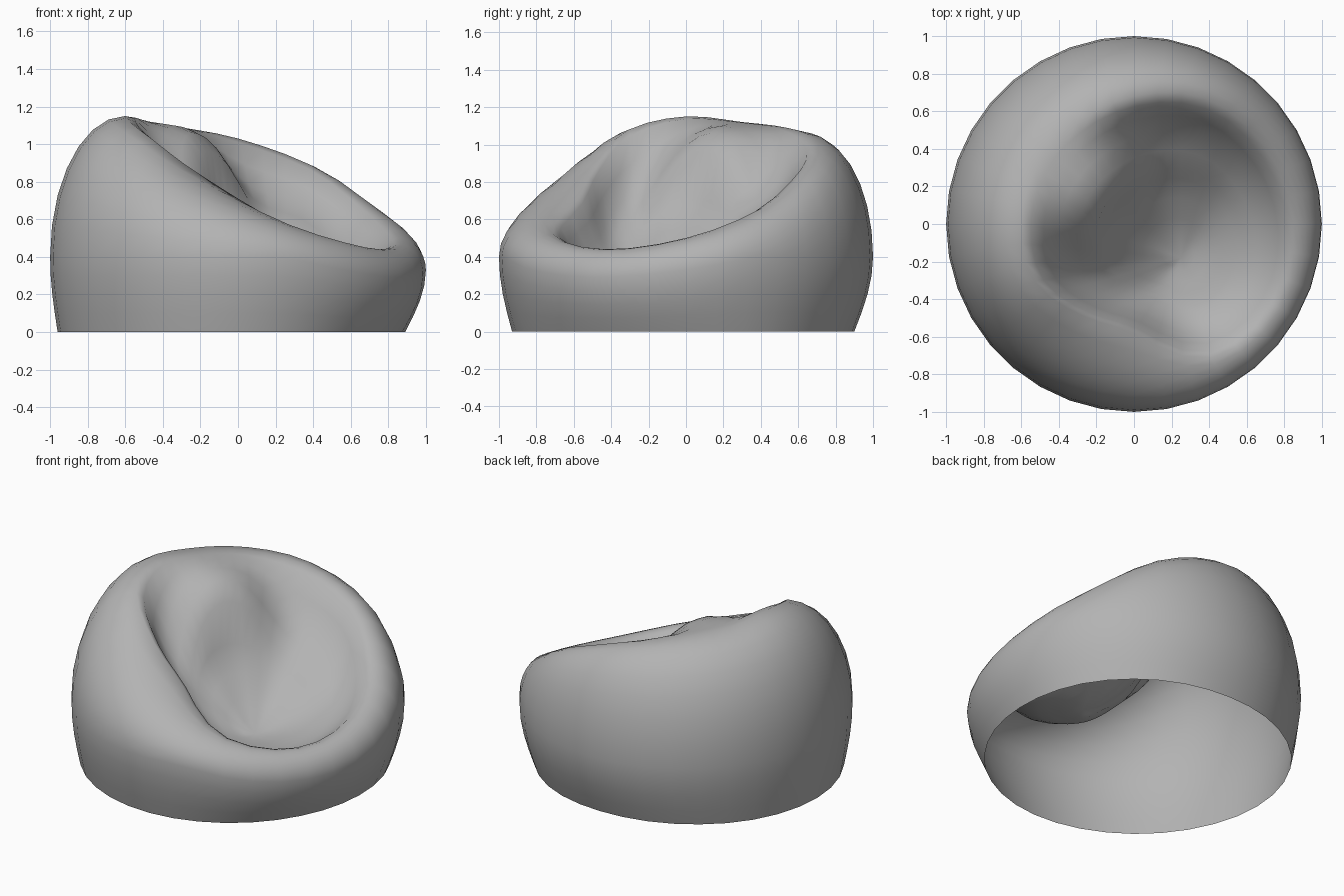
import bpy, bmesh, math
from mathutils import Vector

if "Cube" in bpy.data.objects:
    bpy.data.objects.remove(bpy.data.objects["Cube"])

SEG = 36


def around(table, deg):
    """Smooth periodic lookup (Catmull-Rom) in evenly spaced values."""
    n = len(table)
    u = (deg % 360) / 360 * n
    i, f = int(u), u - int(u)
    a, b, c, d = (table[(i + k) % n] for k in (-1, 0, 1, 2))
    return b + 0.5 * f * (c - a + f * (2*a - 5*b + 4*c - d + f * (3*(b - c) + d - a)))


# Every 30 degrees, counter-clockwise from +x
crest_z = [0.50, 0.66, 0.89, 1.03, 1.09, 1.12, 1.15, 1.08, 0.89, 0.71, 0.52, 0.44]
crest_r = [0.85, 0.81, 0.77, 0.68, 0.62, 0.60, 0.60, 0.61, 0.56, 0.58, 0.82, 0.87]
base_r = [0.89, 0.91, 0.91, 0.90, 0.92, 0.95, 0.96, 0.95, 0.94, 0.93, 0.91, 0.89]
# Share of the back-cushion and front-lip profiles; the rest is the side fold
back_w = [0, 0, 0.1, 0.15, 0.85, 1.0, 0.6, 0, 0, 0, 0, 0]
front_w = [0.6, 0.25, 0, 0, 0, 0, 0, 0.1, 0.5, 0.9, 1.0, 1.0]

# Height share from crest (1) to seat (0) at each step inwards
steps = [0.06, 0.14, 0.24, 0.35, 0.46, 0.52, 0.64, 0.76, 0.88]
back = [1.0, 0.99, 0.98, 0.94, 0.84, 0.48, 0.32, 0.17, 0.06]
fold = [0.96, 0.78, 0.60, 0.48, 0.39, 0.33, 0.23, 0.13, 0.05]
lip = [0.93, 0.68, 0.42, 0.22, 0.12, 0.08, 0.05, 0.02, 0.01]

seat = Vector((0.25, -0.18, 0.29))


def ring_points(deg):
    t = math.radians(deg)
    d = Vector((math.cos(t), math.sin(t), 0))
    h, rc, rb = around(crest_z, deg), around(crest_r, deg), around(base_r, deg)
    wb = min(1, max(0, around(back_w, deg)))
    wl = min(1 - wb, max(0, around(front_w, deg)))
    z0 = min(0.40, 0.66 * h)
    pts = []
    # outer wall below the widest line
    for i in range(4):
        s = i / 4
        pts.append(d * (rb + (1 - rb) * math.sin(s * math.pi / 2)) + Vector((0, 0, z0 * s)))
    # rounded shoulder up to the crest
    for i in range(8):
        a = i / 7 * math.pi / 2
        pts.append(d * (rc + (1 - rc) * math.cos(a)) + Vector((0, 0, z0 + (h - z0) * math.sin(a))))
    # inside of the hollow, down to the seat
    crest = pts[-1]
    for s, b, c, l in zip(steps, back, fold, lip):
        f = wb * b + wl * l + (1 - wb - wl) * c
        p = crest.lerp(seat, s)
        p.z = seat.z + (h - seat.z) * f
        pts.append(p)
    return pts


# Bean bag shell, open underneath
bm = bmesh.new()
cols = [[bm.verts.new(p) for p in ring_points(360 * j / SEG)] for j in range(SEG)]
centre = bm.verts.new(seat)
for j in range(SEG):
    a, b = cols[j], cols[(j + 1) % SEG]
    for i in range(len(a) - 1):
        bm.faces.new((a[i], b[i], b[i + 1], a[i + 1]))
    bm.faces.new((a[-1], b[-1], centre))
# soften the hollow so the radial wedges blend
inner = [v for c in cols for v in c[13:]] + [centre]
bmesh.ops.smooth_vert(bm, verts=inner, factor=0.4,
                      use_axis_x=False, use_axis_y=False, use_axis_z=True)
for f in bm.faces:
    f.smooth = True
mesh = bpy.data.meshes.new("bean_bag_chair")
bm.to_mesh(mesh)
bm.free()

mat = bpy.data.materials.new("grey_fabric")
mat.diffuse_color = (0.45, 0.45, 0.45, 1)
mat.use_nodes = True
mat.node_tree.nodes["Principled BSDF"].inputs["Base Color"].default_value = mat.diffuse_color
mesh.materials.append(mat)
bag = bpy.data.objects.new("bean_bag_chair", mesh)
bpy.context.collection.objects.link(bag)
